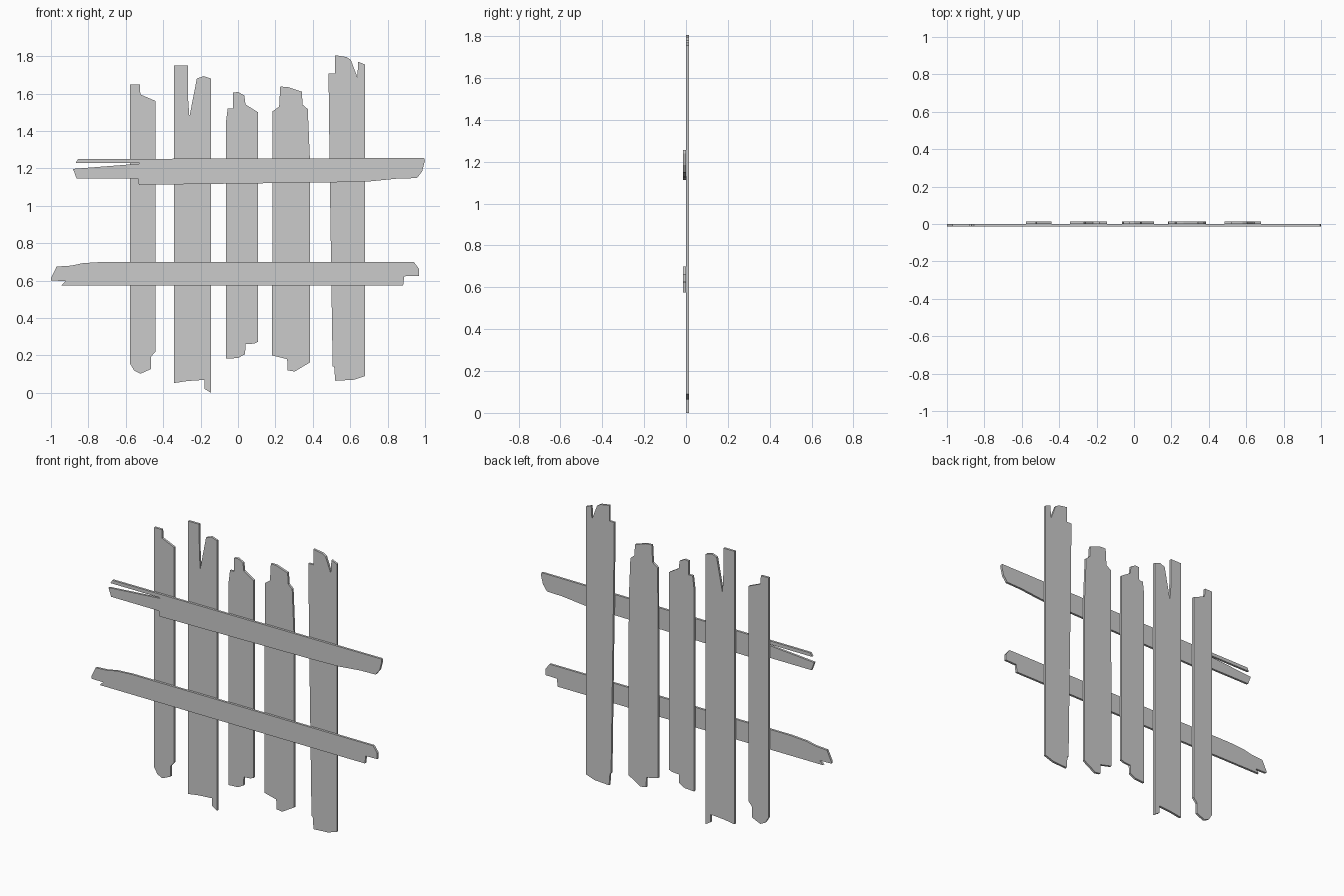
import bpy, bmesh

T = 0.014  # board thickness


def board(name, y, outline):
    """Extrude an x/z outline from y to y + T."""
    bm = bmesh.new()
    face = bm.faces.new([bm.verts.new((x, y, z)) for x, z in outline])
    ext = bmesh.ops.extrude_face_region(bm, geom=[face])
    moved = [v for v in ext["geom"] if isinstance(v, bmesh.types.BMVert)]
    bmesh.ops.translate(bm, verts=moved, vec=(0, T, 0))
    bmesh.ops.recalc_face_normals(bm, faces=bm.faces)
    bmesh.ops.triangulate(bm, faces=[f for f in bm.faces if len(f.verts) > 4])
    mesh = bpy.data.meshes.new(name)
    bm.to_mesh(mesh)
    bm.free()
    bpy.context.collection.objects.link(bpy.data.objects.new(name, mesh))


# Upright planks with broken ends, left to right (behind the rails)
board("plank_1", 0, [
    (-.577, 1.648), (-.525, 1.648), (-.522, 1.595), (-.44, 1.56),
    (-.44, .222), (-.465, .193), (-.465, .127), (-.521, .102),
    (-.555, .119), (-.577, .155)])
board("plank_2", 0, [
    (-.343, 1.75), (-.268, 1.75), (-.266, 1.56), (-.26, 1.475), (-.22, 1.68),
    (-.185, 1.693), (-.145, 1.68), (-.145, 0), (-.18, .022),
    (-.18, .069), (-.27, .063), (-.343, .052)])
board("plank_3", 0, [
    (-.065, 1.44), (-.055, 1.52), (-.028, 1.52), (-.026, 1.605), (0, 1.608),
    (.034, 1.59), (.04, 1.542), (.107, 1.50), (.107, .272), (.085, .263),
    (.04, .26), (.038, .207), (0, .186), (-.065, .182)])
board("plank_4", 0, [
    (.182, .2), (.185, 1.505), (.22, 1.53), (.226, 1.637), (.265, 1.635),
    (.341, 1.61), (.346, 1.54), (.373, 1.517), (.384, 1.26), (.386, .163),
    (.303, .114), (.265, .12), (.263, .18)])
board("plank_5", 0, [
    (.49, 1.2), (.484, 1.708), (.518, 1.708), (.518, 1.805), (.58, 1.795),
    (.603, 1.78), (.638, 1.688), (.643, 1.77), (.68, 1.755), (.68, .09),
    (.62, .07), (.52, .064), (.514, .14), (.506, .142)])

# Splintered cross rails on the front
board("upper_rail", -T, [
    (-.855, 1.25), (.995, 1.255), (.999, 1.24), (.985, 1.185), (.957, 1.148),
    (.85, 1.145), (.78, 1.138), (.7, 1.13), (.5, 1.125), (-.53, 1.112),
    (-.535, 1.145), (-.863, 1.145), (-.882, 1.197), (-.525, 1.225),
    (-.53, 1.229), (-.868, 1.229)])
board("lower_rail", -T, [
    (-1, .612), (-.97, .675), (-.89, .68), (-.83, .693), (-.72, .7),
    (.94, .7), (.968, .662), (.968, .625), (.889, .623), (.883, .575),
    (-.943, .575), (-.92, .598), (-1, .6)])
